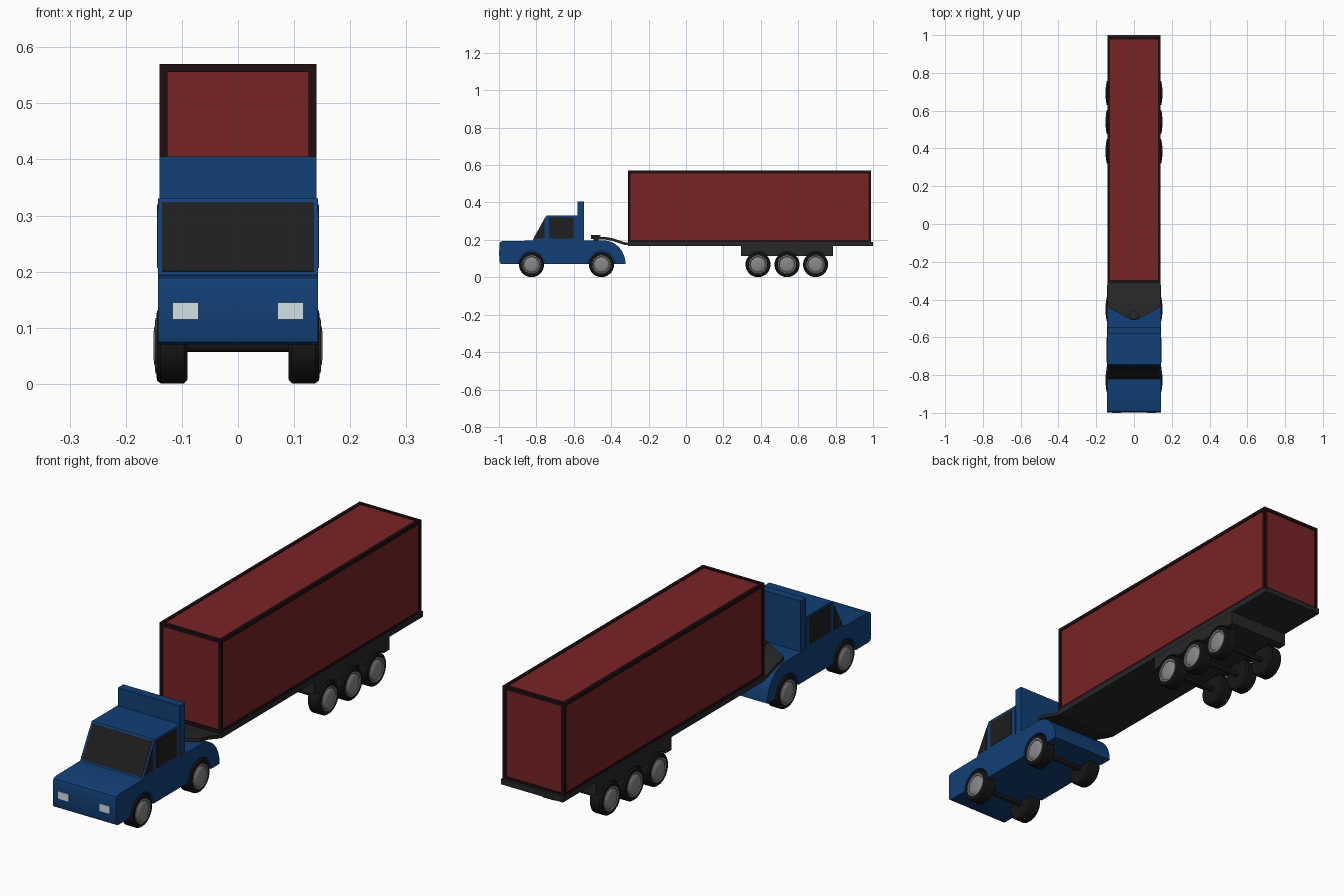
import bpy, bmesh, math
from mathutils import Matrix, Vector

if "Cube" in bpy.data.objects:
    bpy.data.objects.remove(bpy.data.objects["Cube"])

def material(name, rgb):
    m = bpy.data.materials.new(name)
    m.diffuse_color = (*rgb, 1)
    m.use_nodes = True
    m.node_tree.nodes["Principled BSDF"].inputs["Base Color"].default_value = m.diffuse_color
    return m

BLUE = material("blue_paint", (0.006, 0.05, 0.18))
RED = material("red_panel", (0.19, 0.017, 0.019))
TRIM = material("dark_trim", (0.014, 0.004, 0.005))
CHASSIS = material("chassis_grey", (0.02, 0.02, 0.02))
BLACK = material("black", (0.008, 0.008, 0.008))
GLASS = material("dark_glass", (0.013, 0.013, 0.014))
RIM = material("rim_grey", (0.25, 0.25, 0.25))
LAMP = material("lamp", (0.65, 0.75, 0.78))

def finish(bm, name, mat, smooth=None):
    bmesh.ops.recalc_face_normals(bm, faces=bm.faces)
    me = bpy.data.meshes.new(name)
    bm.to_mesh(me)
    bm.free()
    ob = bpy.data.objects.new(name, me)
    bpy.context.collection.objects.link(ob)
    me.materials.append(mat)
    bpy.ops.object.select_all(action='DESELECT')
    bpy.context.view_layer.objects.active = ob
    ob.select_set(True)
    if smooth:
        bpy.ops.object.shade_smooth_by_angle(angle=math.radians(smooth))
    return ob

def add_box(bm, lo, hi):
    lo, hi = Vector(lo), Vector(hi)
    bmesh.ops.create_cube(bm, size=1, matrix=Matrix.Translation((lo + hi) / 2) @ Matrix.Diagonal((*(hi - lo), 1)))

def box(name, lo, hi, mat):
    bm = bmesh.new()
    add_box(bm, lo, hi)
    return finish(bm, name, mat)

def prism(name, profile, x0, x1, mat, smooth=None):
    """Extrude a (y, z) side profile from x0 to x1."""
    bm = bmesh.new()
    face = bm.faces.new([bm.verts.new((x0, y, z)) for y, z in profile])
    ext = bmesh.ops.extrude_face_region(bm, geom=[face])["geom"]
    bmesh.ops.translate(bm, vec=(x1 - x0, 0, 0), verts=[v for v in ext if isinstance(v, bmesh.types.BMVert)])
    return finish(bm, name, mat, smooth)

def add_rod(bm, r, x0, x1, y, z, seg=32):
    bmesh.ops.create_cone(bm, cap_ends=True, segments=seg, radius1=r, radius2=r, depth=x1 - x0,
                          matrix=Matrix.Translation(((x0 + x1) / 2, y, z)) @ Matrix.Rotation(math.pi / 2, 4, 'Y'))

def lathe(name, profile, side, y, mat):
    """Spin an (x, radius) profile round the axle."""
    bm = bmesh.new()
    vs = [bm.verts.new((side * x, y, AXLE_Z + r)) for x, r in profile]
    es = [bm.edges.new(p) for p in zip(vs, vs[1:])]
    bmesh.ops.spin(bm, geom=vs + es, cent=(0, y, AXLE_Z), axis=(1, 0, 0), angle=2 * math.pi, steps=32)
    bmesh.ops.remove_doubles(bm, verts=bm.verts, dist=1e-5)
    return finish(bm, name, mat, 35)

def cut_arches(ob, ys, r):
    bm = bmesh.new()
    for y in ys:
        for x0, x1 in ((-0.2, -0.084), (0.084, 0.2)):
            add_rod(bm, r, x0, x1, y, AXLE_Z)
    cutter = finish(bm, "arch_cutter", BLACK)
    cutter.hide_render = True
    mod = ob.modifiers.new("arches", 'BOOLEAN')
    mod.object, mod.operation, mod.solver = cutter, 'DIFFERENCE', 'EXACT'
    bpy.context.view_layer.objects.active = ob
    bpy.ops.object.modifier_apply(modifier=mod.name)
    bpy.data.objects.remove(cutter)

AXLE_Z = 0.068
CAB_WHEELS = (-0.826, -0.452)
TRAILER_WHEELS = (0.385, 0.54, 0.693)

# Cab body with bonnet, sloped screen, roof and rounded rear fender
fender = [(-0.44 + 0.117 * math.sin(a), 0.07 + 0.127 * math.cos(a))
          for a in [math.pi / 2 * i / 8 for i in range(9)]]
cab = prism("cab_body", [(-0.985, 0.07), (-0.994, 0.075), (-0.997, 0.085), (-0.997, 0.178), (-0.993, 0.189),
                         (-0.98, 0.194), (-0.82, 0.196), (-0.745, 0.33), (-0.578, 0.33), (-0.578, 0.197)]
            + fender, -0.143, 0.143, BLUE, 30)
cut_arches(cab, CAB_WHEELS, 0.073)
box("wind_deflector", (-0.14, -0.58, 0.19), (0.14, -0.545, 0.405), BLUE)

# Glass
def on_screen(t, off):
    return (-0.82 + 0.075 * t - 0.875 * off, 0.196 + 0.134 * t + 0.486 * off)
prism("windscreen", [on_screen(.03, -.003), on_screen(.03, .002), on_screen(.95, .002), on_screen(.95, -.003)],
      -0.135, 0.135, GLASS)
for s, side in ((1, "right"), (-1, "left")):
    prism(side + "_door_window", [(-0.732, 0.208), (-0.602, 0.208), (-0.602, 0.32), (-0.732, 0.32)],
          s * 0.14, s * 0.1445, GLASS)
    prism(side + "_quarter_window", [(-0.812, 0.207), (-0.757, 0.207), (-0.757, 0.306)],
          s * 0.14, s * 0.1445, GLASS)
    x = sorted((s * 0.07, s * 0.117))
    box(side + "_headlight", (x[0], -1.0, 0.115), (x[1], -0.99, 0.145), LAMP)

# Wheels, rims and axles
TYRE = [(0.09, 0), (0.09, 0.06), (0.096, 0.067), (0.138, 0.067), (0.1445, 0.062), (0.1455, 0.05), (0.14, 0.047), (0.14, 0)]
HUB = [(0.138, 0.05), (0.147, 0.049), (0.148, 0.043), (0.145, 0.04), (0.149, 0.034), (0.151, 0.02), (0.151, 0)]
for i, y in enumerate(CAB_WHEELS + TRAILER_WHEELS):
    for s, side in ((1, "right"), (-1, "left")):
        lathe(f"{side}_tyre_{i + 1}", TYRE, s, y, BLACK)
        lathe(f"{side}_rim_{i + 1}", HUB, s, y, RIM)
    bm = bmesh.new()
    add_rod(bm, 0.011, -0.095, 0.095, y, AXLE_Z, 16)
    finish(bm, f"axle_{i + 1}", BLACK, 40)

# Trailer cargo box: red panels set into a dark edge frame
X, Y0, Y1, Z0, Z1, T = 0.14, -0.31, 0.99, 0.185, 0.57, 0.014
box("cargo_panels", (-X + .004, Y0 + .004, Z0), (X - .004, Y1 - .004, Z1 - .004), RED)
bm = bmesh.new()
xs, ys, zs = ((-X, -X + T), (X - T, X)), ((Y0, Y0 + T), (Y1 - T, Y1)), ((Z0, Z0 + T), (Z1 - T, Z1))
for a in (0, 1):
    for b in (0, 1):
        add_box(bm, (xs[a][0], ys[b][0], Z0), (xs[a][1], ys[b][1], Z1))
        add_box(bm, (xs[a][0], Y0, zs[b][0]), (xs[a][1], Y1, zs[b][1]))
        add_box(bm, (-X, ys[a][0], zs[b][0]), (X, ys[a][1], zs[b][1]))
finish(bm, "cargo_frame", TRIM)

# Trailer bed and bogie block
box("trailer_bed", (-0.1405, -0.31, 0.168), (0.1405, 1.0, 0.19), CHASSIS)
bogie = box("bogie_block", (-0.14, 0.295, 0.115), (0.14, 0.785, 0.17), CHASSIS)
cut_arches(bogie, TRAILER_WHEELS, 0.071)

# Curved coupling plate: stations of (y, mid height, half width)
bm = bmesh.new()
rings = []
for y, z, w in [(-0.3, 0.177, .14), (-0.33, 0.181, .14), (-0.36, 0.191, .14), (-0.39, 0.201, .14), (-0.42, 0.207, .14),
                (-0.44, 0.209, .138), (-0.495, 0.211, .04), (-0.504, 0.211, .022), (-0.508, 0.211, .006)]:
    rings.append([bm.verts.new((sx * w, y, z + sz)) for sx, sz in ((-1, -.007), (1, -.007), (1, .007), (-1, .007))])
for a, b in zip(rings, rings[1:]):
    for i in range(4):
        bm.faces.new((a[i], a[i - 1], b[i - 1], b[i]))
bm.faces.new(rings[0])
bm.faces.new(rings[-1])
finish(bm, "coupling_plate", CHASSIS, 30)

# Coupling pin with top cap
bm = bmesh.new()
for r, z0, z1 in ((0.013, 0.19, 0.224), (0.025, 0.219, 0.226)):
    bmesh.ops.create_cone(bm, cap_ends=True, segments=24, radius1=r, radius2=r, depth=z1 - z0,
                          matrix=Matrix.Translation((0, -0.482, (z0 + z1) / 2)))
finish(bm, "coupling_pin", CHASSIS, 40)
